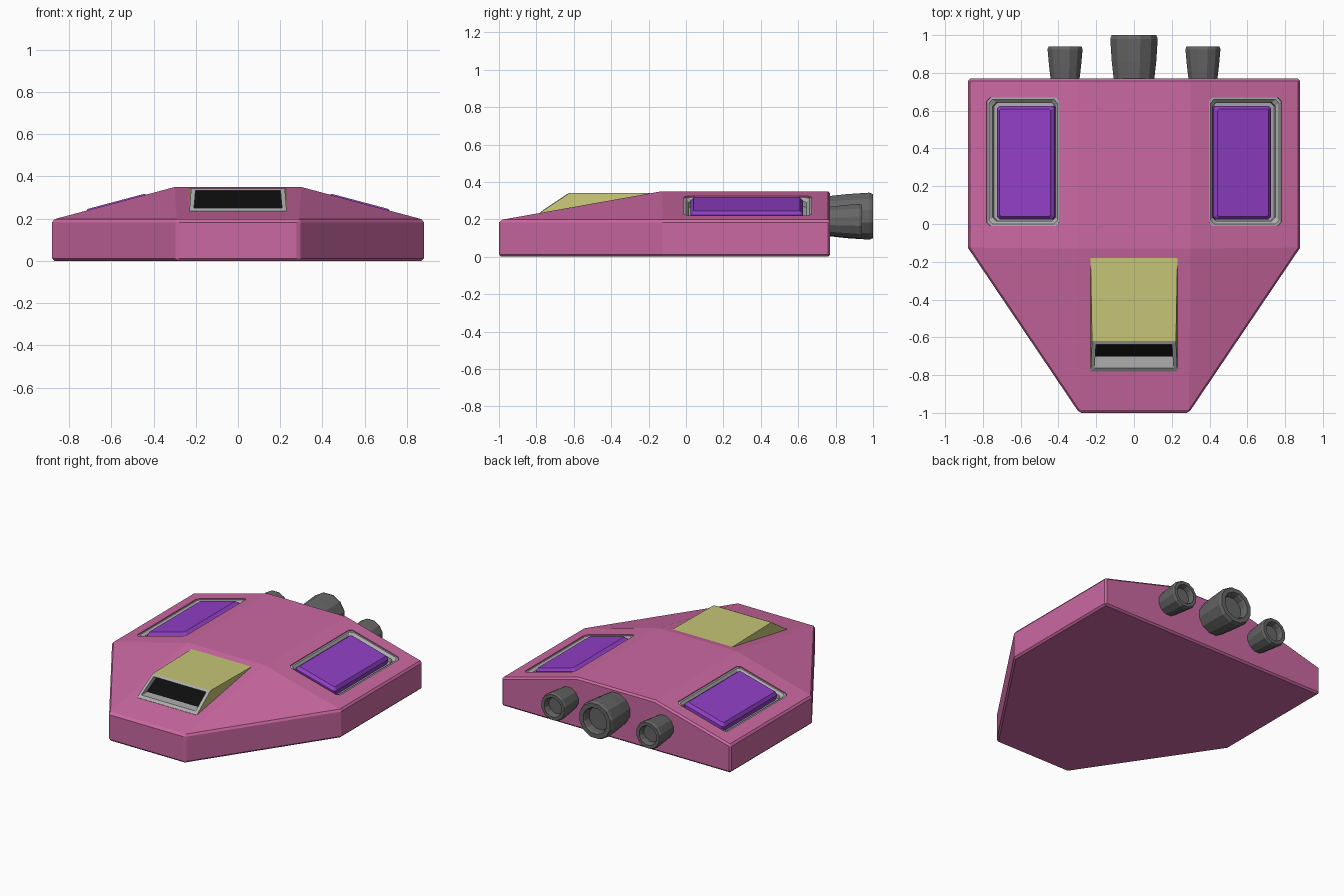
import bpy, bmesh, math
from mathutils import Matrix, Vector

if "Cube" in bpy.data.objects:
    bpy.data.objects.remove(bpy.data.objects["Cube"])


def material(name, rgb):
    m = bpy.data.materials.new(name)
    m.diffuse_color = (*rgb, 1)
    m.use_nodes = True
    m.node_tree.nodes["Principled BSDF"].inputs["Base Color"].default_value = m.diffuse_color
    return m


PINK = material("pink", (0.60, 0.14, 0.36))
PURPLE = material("purple", (0.28, 0.05, 0.56))
YELLOW = material("yellow", (0.57, 0.56, 0.18))
BLACK = material("black", (0.004, 0.004, 0.004))
GREY = material("grey", (0.42, 0.42, 0.42))
DARK = material("dark_grey", (0.13, 0.13, 0.13))


def finish(name, bm, *mats):
    bmesh.ops.recalc_face_normals(bm, faces=bm.faces)
    me = bpy.data.meshes.new(name)
    bm.to_mesh(me)
    bm.free()
    for m in mats:
        me.materials.append(m)
    ob = bpy.data.objects.new(name, me)
    bpy.context.collection.objects.link(ob)
    return ob


def loft(name, rings, mat, matrix=Matrix()):
    """Closed solid through rings of equal point count, capped at both ends."""
    bm = bmesh.new()
    loops = [[bm.verts.new(matrix @ Vector(p)) for p in r] for r in rings]
    n = len(loops[0])
    for a, b in zip(loops, loops[1:]):
        for i in range(n):
            j = (i + 1) % n
            bm.faces.new((a[i], a[j], b[j], b[i]))
    bm.faces.new(loops[0])
    bm.faces.new(loops[-1])
    return finish(name, bm, mat)


def plate(hx, hy, z, c):
    """Rectangle with cut corners."""
    return [(hx, hy - c, z), (hx - c, hy, z), (c - hx, hy, z), (-hx, hy - c, z),
            (-hx, c - hy, z), (c - hx, -hy, z), (hx - c, -hy, z), (hx, c - hy, z)]


# Hull: convex faceted wedge with slightly bevelled edges
bm = bmesh.new()
for s in (-1, 1):
    for x, y in ((0.88, 0.77), (0.88, -0.125), (0.29, -1.0)):
        for z in (0.0, 0.195):
            bm.verts.new((s * x, y, z))
    for y in (0.77, -0.13):
        bm.verts.new((s * 0.30, y, 0.35))
bmesh.ops.convex_hull(bm, input=bm.verts[:])
bmesh.ops.dissolve_limit(bm, angle_limit=math.radians(1), verts=bm.verts[:], edges=bm.edges[:])
hull = finish("hull", bm, PINK)
bev = hull.modifiers.new("edge_bevel", 'BEVEL')
bev.width = 0.012
bev.segments = 1
bev.angle_limit = math.radians(35)

# Side panels: recess in each roof slope, grey tray, purple raised pad
slope = math.atan2(0.155, 0.58)
for s, side in ((-1, "left"), (1, "right")):
    mat = Matrix.Translation((s * 0.588, 0.33, 0.273)) @ Matrix.Rotation(s * slope, 4, 'Y')
    cutter = loft(side + "_recess_cutter",
                  [plate(0.199, 0.341, -0.075, 0.02), plate(0.199, 0.341, 0.05, 0.02)], PINK, mat)
    cutter.hide_render = True
    cutter.hide_viewport = True
    cut = hull.modifiers.new(side + "_recess", 'BOOLEAN')
    cut.operation = 'DIFFERENCE'
    cut.solver = 'EXACT'
    cut.object = cutter
    loft(side + "_panel_tray",
         [plate(0.198, 0.340, -0.074, 0.02), plate(0.198, 0.340, -0.006, 0.02),
          plate(0.188, 0.330, -0.006, 0.02), plate(0.172, 0.314, -0.022, 0.02),
          plate(0.172, 0.314, -0.050, 0.02)], GREY, mat)
    loft(side + "_panel_pad",
         [plate(0.157, 0.300, -0.055, 0.012), plate(0.157, 0.300, -0.014, 0.012),
          plate(0.140, 0.284, 0.006, 0.008)], PURPLE,
         mat @ Matrix.Translation((-s * 0.012, -0.005, 0)))

# Canopy: flat-topped wedge on the nose slope, with a windscreen pocket in front
bm = bmesh.new()
v = [bm.verts.new(p) for p in (
    (-0.23, -0.78, 0.225), (0.23, -0.78, 0.225), (0.23, -0.78, 0.236), (0.222, -0.62, 0.342),
    (-0.222, -0.62, 0.342), (-0.23, -0.78, 0.236), (-0.23, -0.18, 0.342), (0.23, -0.18, 0.342))]
front = bm.faces.new((v[5], v[2], v[3], v[4]))
for idx in ((4, 3, 7, 6), (1, 7, 3, 2), (0, 5, 4, 6), (0, 6, 7, 1), (0, 1, 2, 5)):
    bm.faces.new([v[i] for i in idx])
bm.normal_update()
front.material_index = 1
# frame ring, then the pocket pushed straight back
frame = bmesh.ops.inset_region(bm, faces=[front], thickness=0.030)["faces"]
bmesh.ops.translate(bm, verts=front.verts[:], vec=(0, 0, 0.003))
pocket = bmesh.ops.inset_region(bm, faces=[front], thickness=0.0)["faces"]
bmesh.ops.translate(bm, verts=front.verts[:], vec=(0, 0.06, 0))
for f in frame + pocket:
    f.material_index = 1
front.material_index = 2
finish("canopy", bm, YELLOW, GREY, BLACK)


# Engines: twelve-sided flared nozzles with a recessed outlet
def engine(name, x, z, profile):
    rings = [[(x + r * math.cos(math.tau * (i + 0.5) / 12), y,
               z + r * math.sin(math.tau * (i + 0.5) / 12)) for i in range(12)]
             for r, y in profile]
    loft(name, rings, DARK)


engine("main_engine", 0, 0.217,
       [(0.108, 0.74), (0.122, 0.86), (0.13, 0.98), (0.122, 1.0),
        (0.092, 1.0), (0.084, 0.985), (0.080, 0.95)])
for s, side in ((-1, "left"), (1, "right")):
    engine(side + "_engine", s * 0.365, 0.19,
           [(0.076, 0.74), (0.088, 0.84), (0.096, 0.925), (0.090, 0.94),
            (0.068, 0.94), (0.062, 0.928), (0.058, 0.90)])
